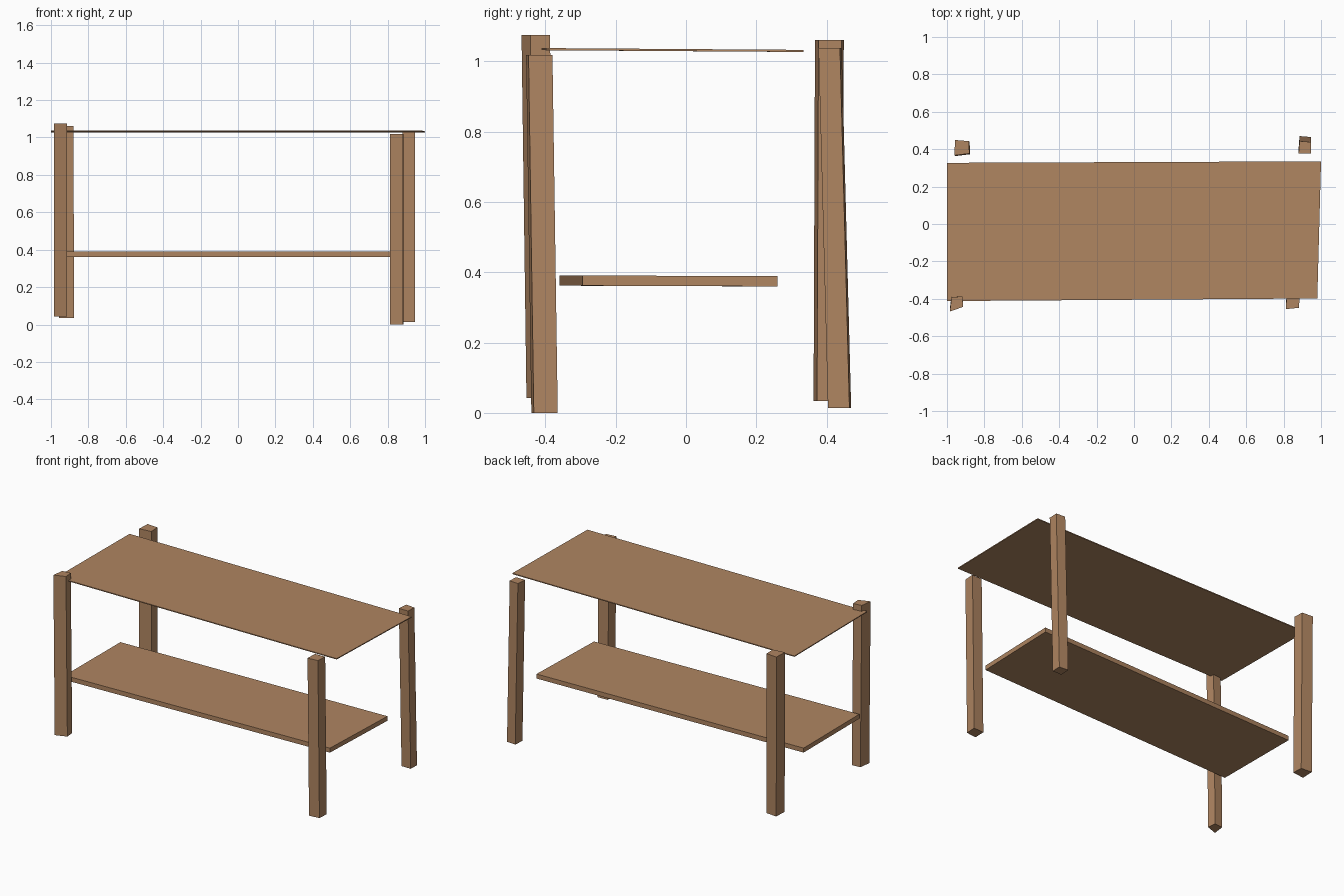
import bpy
import bmesh

cube = bpy.data.objects.get("Cube")
if cube:
    bpy.data.objects.remove(cube, do_unlink=True)

# Single wood colour
colour = (0.43, 0.235, 0.12, 1.0)
wood = bpy.data.materials.new("wood_brown")
wood.use_nodes = True
wood.diffuse_color = colour
wood.node_tree.nodes["Principled BSDF"].inputs["Base Color"].default_value = colour


def loft(name, lower, upper):
    """Closed solid between two matching outlines."""
    bm = bmesh.new()
    low = [bm.verts.new(p) for p in lower]
    high = [bm.verts.new(p) for p in upper]
    bm.faces.new(low[::-1])
    bm.faces.new(high)
    count = len(low)
    for i in range(count):
        j = (i + 1) % count
        bm.faces.new((low[i], low[j], high[j], high[i]))
    bmesh.ops.recalc_face_normals(bm, faces=bm.faces)
    mesh = bpy.data.meshes.new(name)
    bm.to_mesh(mesh)
    bm.free()
    mesh.materials.append(wood)
    obj = bpy.data.objects.new(name, mesh)
    bpy.context.collection.objects.link(obj)
    return obj


def leg(name, outline, bottom, top, splay):
    """Square post whose foot is shifted by splay from its top outline."""
    foot = [(x + splay[0], y + splay[1], bottom) for x, y in outline]
    head = [(x, y, top) for x, y in outline]
    return loft(name, foot, head)


def board(name, outline, front_z, back_z, thickness):
    """Thin slab, front edge and back edge at their own heights."""
    under = [(x, y, front_z if y < 0 else back_z) for x, y in outline]
    over = [(x, y, z + thickness) for x, y, z in under]
    return loft(name, under, over)


# Four slightly crooked legs
leg("front_right_leg",
    [(-0.985, -0.468), (-0.913, -0.443), (-0.918, -0.387), (-0.975, -0.392)],
    0.042, 1.076, (0, 0.014))
leg("front_left_leg",
    [(0.813, -0.455), (0.882, -0.448), (0.886, -0.38), (0.815, -0.383)],
    0, 1.018, (0, 0.015))
leg("back_left_leg",
    [(0.88, 0.377), (0.945, 0.377), (0.947, 0.438), (0.885, 0.443)],
    0.014, 1.038, (0, 0.027))
leg("back_right_leg",
    [(-0.96, 0.367), (-0.88, 0.377), (-0.883, 0.443), (-0.957, 0.449)],
    0.034, 1.061, (0.004, -0.004))

# Thin table top and thicker lower shelf
board("table_top",
      [(-1, -0.412), (0.98, -0.398), (1, 0.335), (-1, 0.327)],
      1.032, 1.027, 0.006)
board("lower_shelf",
      [(-0.98, -0.36), (0.86, -0.295), (0.88, 0.261), (-0.98, 0.205)],
      0.362, 0.36, 0.029)
